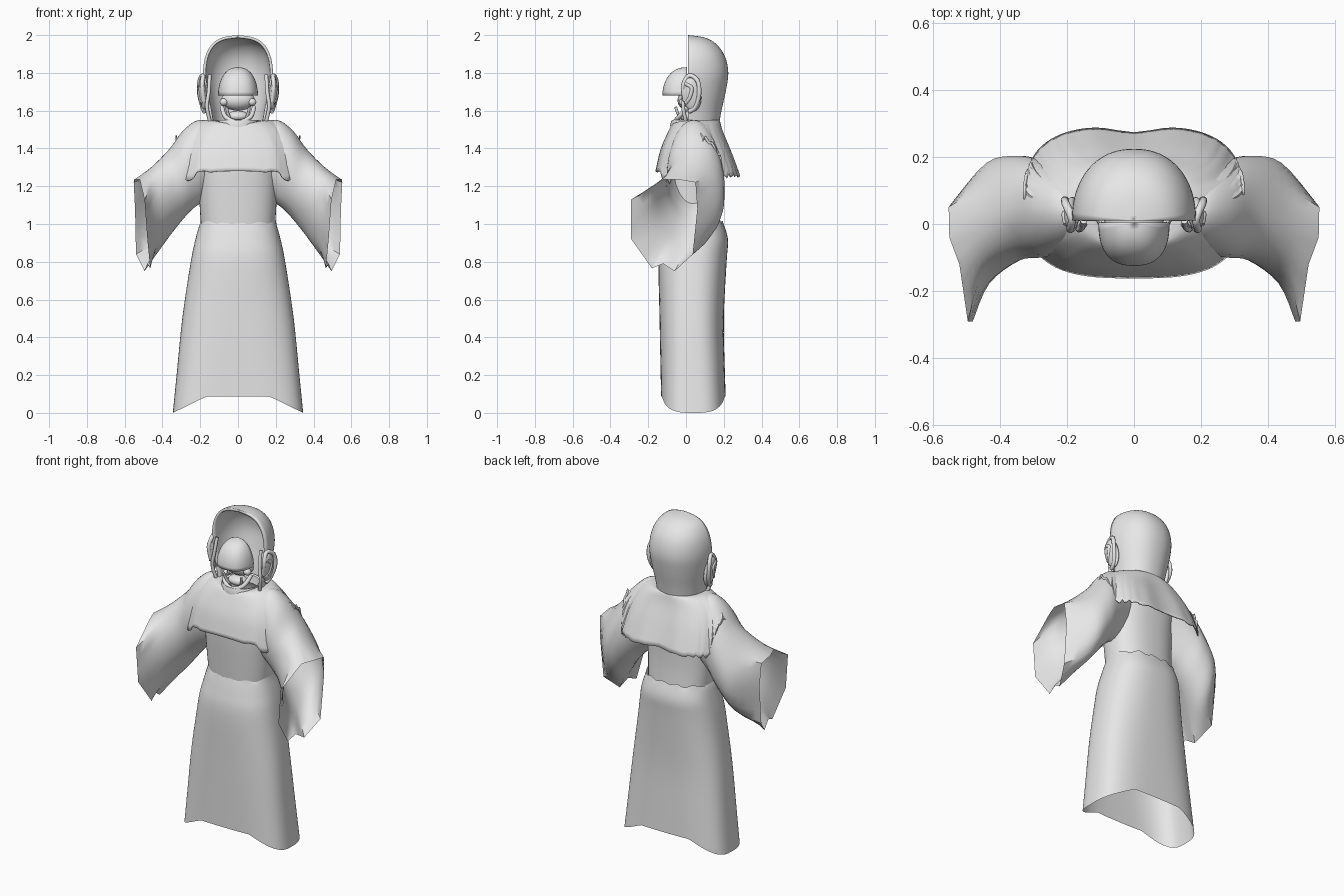
import bpy, math, random
from mathutils import Vector

if "Cube" in bpy.data.objects:
    bpy.data.objects.remove(bpy.data.objects["Cube"])

random.seed(4)
cloth = bpy.data.materials.new("plain grey")
cloth.diffuse_color = (0.8, 0.8, 0.8, 1)
cloth.use_nodes = True
cloth.node_tree.nodes["Principled BSDF"].inputs["Base Color"].default_value = cloth.diffuse_color


def finish(ob, angle=50):
    ob.data.materials.clear()
    ob.data.materials.append(cloth)
    bpy.ops.object.select_all(action='DESELECT')
    ob.select_set(True)
    bpy.context.view_layer.objects.active = ob
    bpy.ops.object.shade_smooth_by_angle(angle=math.radians(angle))
    return ob


def refine(keys, n):
    """Catmull-Rom interpolation of equal-length tuples."""
    out = []
    for i in range(len(keys) - 1):
        p = [keys[max(0, i - 1)], keys[i], keys[i + 1], keys[min(len(keys) - 1, i + 2)]]
        for k in range(n):
            t = k / n
            out.append([0.5 * (2 * b + (c - a) * t + (2 * a - 5 * b + 4 * c - d) * t * t
                               + (3 * b - a - 3 * c + d) * t ** 3) for a, b, c, d in zip(*p)])
    return out + [list(keys[-1])]


def loft(name, rings, closed=True, thick=0, flip=False, angle=50):
    n = len(rings[0])
    verts = [p for r in rings for p in r]
    faces = []
    for i in range(len(rings) - 1):
        for j in range(n if closed else n - 1):
            k = (j + 1) % n
            f = (i * n + j, i * n + k, (i + 1) * n + k, (i + 1) * n + j)
            faces.append(f[::-1] if flip else f)
    me = bpy.data.meshes.new(name)
    me.from_pydata(verts, [], faces)
    ob = bpy.data.objects.new(name, me)
    bpy.context.collection.objects.link(ob)
    if thick:
        m = ob.modifiers.new("thickness", 'SOLIDIFY')
        m.thickness = thick
    return finish(ob, angle)


def sgnpow(v, p):
    return math.copysign(abs(v) ** p, v)


def oval(w, y0, y1, z, n=48, power=2.4):
    angles = [2 * math.pi * i / n for i in range(n)]
    return [(w * sgnpow(math.cos(a), 2 / power),
             (y0 + y1) / 2 + (y1 - y0) / 2 * sgnpow(math.sin(a), 2 / power), z) for a in angles]


def ball(name, loc, size, rot=(0, 0, 0)):
    bpy.ops.mesh.primitive_uv_sphere_add(segments=20, ring_count=12, location=loc, rotation=rot)
    ob = bpy.context.object
    ob.name = name
    ob.scale = size
    return finish(ob)


def tube(name, pts, r):
    cu = bpy.data.curves.new(name, 'CURVE')
    cu.dimensions = '3D'
    cu.bevel_depth, cu.bevel_resolution, cu.use_fill_caps = r, 2, True
    sp = cu.splines.new('POLY')
    pts = refine(pts, 4)
    sp.points.add(len(pts) - 1)
    for p, q in zip(sp.points, pts):
        p.co = (*q, 1)
    ob = bpy.data.objects.new(name, cu)
    bpy.context.collection.objects.link(ob)
    cu.materials.append(cloth)
    return ob


# Skirt: flared open tube, hem raised at front and back
skirt = []
for w, y0, y1, z in refine([(.345, -.132, .21, 0), (.325, -.135, .205, .2), (.295, -.14, .2, .5),
                            (.25, -.145, .215, .8), (.225, -.125, .222, .92), (.2, -.1, .195, 1.01)], 4):
    ring = []
    for x, y, zz in oval(w, y0, y1, z, 64, 2.5 + .7 * max(0, 1 - z / .7)):
        u = abs(x) / w
        lift = .088 * min(1, max(0, (1 - u) / .52)) * max(0, 1 - z / .4)
        ring.append((x, y, zz + lift + (.008 * math.sin(x * 70) if z > 1 else 0)))
    skirt.append(ring)
loft("skirt", skirt)

# Torso with rounded shoulders
loft("torso", [oval(*r) for r in refine(
    [(.195, -.1, .185, .97), (.203, -.11, .175, 1.1), (.21, -.12, .175, 1.25), (.215, -.12, .185, 1.38),
     (.235, -.085, .17, 1.46), (.18, -.055, .145, 1.5), (.1, -.05, .13, 1.5)], 4)])

# Neck band
loft("collar", [oval(w, y0, y1, z, power=2) for w, y0, y1, z in
                [(.125, -.08, .15, 1.49), (.118, -.084, .15, 1.525), (.108, -.075, .15, 1.55),
                 (.095, -.06, .14, 1.545), (.09, -.05, .13, 1.5)]])

# Sleeves: oval at the shoulder, opening into a wide ragged cuff
cuff = [(.55, -.04, 1.235), (.552, .05, 1.22), (.545, .06, 1.08), (.54, .035, .84), (.495, -.06, .75),
        (.48, -.12, .79), (.465, -.18, .765), (.48, -.29, .92), (.495, -.29, 1.13), (.52, -.12, 1.235)]
angles = [0, 35, 80, 140, 180, 200, 220, 260, 305, 340, 360]
cuff = [tuple(Vector(cuff[i]).lerp(Vector(cuff[(i + 1) % 10]), t)) for i in range(10) for t in (0, .33, .67)]
angles = [math.radians(angles[i] + (angles[i + 1] - angles[i]) * t) for i in range(10) for t in (0, .33, .67)]
sections = [(.13, 1.53, .16, 1.15, -.06, .15), (.21, 1.55, .2, 1.11, -.085, .17), (.29, 1.495, .25, 1.07, -.1, .19),
            (.365, 1.395, .32, .99, -.11, .205), (.46, 1.3, .41, .87, -.18, .185)]
keys = []
for xt, zt, xb, zb, yf, yb in sections:
    ring = []
    for a in angles:
        c, s = math.cos(a), math.sin(a)
        ring += [(xt + xb) / 2 + (xt - xb) / 2 * c, (yf + yb) / 2 + (yb - yf) / 2 * s, (zt + zb) / 2 + (zt - zb) / 2 * c]
    keys.append(ring)
keys.append([v for p in cuff for v in p])
for side, sx in (("right", 1), ("left", -1)):
    rings = [[(sx * r[i], r[i + 1], r[i + 2]) for i in range(0, len(r), 3)] for r in refine(keys, 4)]
    loft("sleeve_" + side, rings, flip=sx < 0, angle=40)

# Mantle: smooth over the shoulders, torn hem dropping over chest and back
N = 96
tear = [random.uniform(-1, 1) for _ in range(N + 1)]
rows = refine([(.12, -.065, .175, 1.55, 2), (.19, -.075, .185, 1.545, 2.1), (.265, -.1, .205, 1.485, 2.4),
               (.305, -.135, .245, 1.39, 2.8), (.325, -.162, .293, 1.265, 3)], 4)
mantle = []
for k, (w, y0, y1, z, power) in enumerate(rows):
    f = k / (len(rows) - 1)
    ring = []
    for i, (x, y, zz) in enumerate(oval(w, y0, y1, z, N, power)):
        u, mid = abs(x) / w, (y0 + y1) / 2
        back = y > mid
        mirror = i if i <= N // 2 else N - i          # same tear on left and right
        t = tear[min(mirror, N // 2 - mirror) + (N // 2 if back else 0)]
        edge = min(1, max(0, (u - .6) / .3))
        drop = (-.012 * math.sin(math.pi * u) if back else .012 - .05 * edge) + .2 * max(0, (u - .92) / .08)
        dent = -.02 * math.exp(-(x / .08) ** 2) if back else 0   # shallow groove along the spine
        scoop = 0 if back else -.04 * (1 - f) ** 2 * (1 - u)     # neckline lower at the throat
        ring.append((x, y + dent * f, zz + scoop + f ** 3 * (drop + t * (.005 + .025 * edge))))
    mantle.append(ring)
loft("mantle", mantle, thick=.006, flip=True)

# Hood: hollow half shell open at the front
hood = []
for w, d, z in refine([(.14, .16, 1.5), (.155, .178, 1.6), (.174, .2, 1.7), (.185, .214, 1.8), (.172, .195, 1.89),
                       (.135, .148, 1.955), (.08, .085, 1.988), (.001, .001, 2)], 4):
    hood.append([(w * sgnpow(math.cos(math.pi * i / 32), .9), .01 + d * math.sin(math.pi * i / 32) ** .93, z)
                 for i in range(33)])
loft("hood", hood, closed=False, thick=.015)

# Forehead dome: blunt half egg, open below and behind
dome = []
for i in range(13):
    e = math.pi / 2 * i / 12
    c = max(0, math.cos(e)) ** .85
    dome.append([(.106 * c * sgnpow(math.cos(a), .8), .005 - .13 * c * max(0, math.sin(a)) ** .8,
                  1.68 + .15 * math.sin(e)) for a in (math.pi * j / 24 for j in range(25))])
loft("forehead_dome", dome, closed=False, thick=.008, flip=True)

# Lower face, mouthpiece and jaw
ball("lower_face", (0, .015, 1.655), (.09, .06, .055))
ball("chin", (0, 0, 1.57), (.06, .045, .03))
tube("jaw_ring", [(-.085, .01, 1.62), (-.065, -.04, 1.565), (0, -.06, 1.54), (.065, -.04, 1.565), (.085, .01, 1.62)], .012)

# Ears and hanging strands, mirrored
for side, sx in (("right", 1), ("left", -1)):
    ball("ear_" + side, (sx * .185, .03, 1.685), (.022, .05, .09), (.15, sx * .1, 0))
    rim = [(.18, -.005, 1.65), (.19, -.015, 1.73), (.185, .015, 1.785), (.203, .06, 1.76), (.205, .07, 1.69),
           (.188, .05, 1.62), (.178, .015, 1.595)]
    tube("ear_rim_" + side, [(sx * x, y, z) for x, y, z in rim], .012)
    tube("ear_fold_" + side, [(sx * x, y, z) for x, y, z in
         [(.2, .0, 1.74), (.205, .03, 1.72), (.2, .02, 1.67), (.185, 0, 1.64)]], .011)
    tube("cheek_strand_" + side, [(sx * x, y, z) for x, y, z in
         [(.15, .01, 1.79), (.155, -.01, 1.7), (.165, -.015, 1.62), (.148, 0, 1.54)]], .01)
    tube("jaw_prong_" + side, [(sx * x, y, z) for x, y, z in
         [(.06, -.055, 1.62), (.055, -.045, 1.59), (.04, -.03, 1.55)]], .008)
    ball("cheek_stud_" + side, (sx * .075, -.015, 1.645), (.022, .022, .02))
